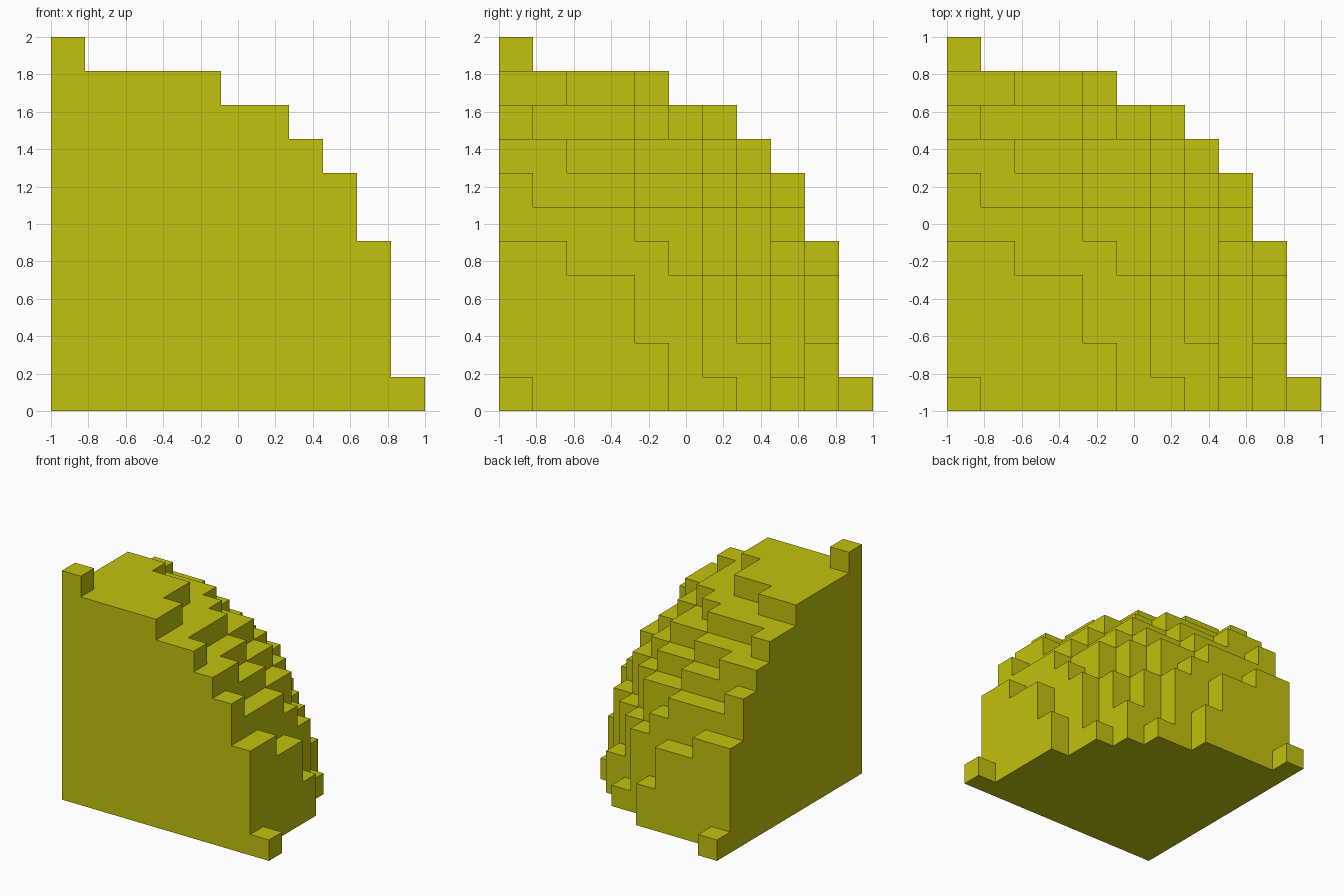
import bpy
import bmesh
from mathutils import Vector

cube = bpy.data.objects.get("Cube")
if cube:
    bpy.data.objects.remove(cube, do_unlink=True)

RADIUS = 10                  # radius in blocks, measured from the corner block
SIZE = 2.0 / (RADIUS + 1)    # edge of one block
ORIGIN = Vector((-1, -1, 0))

# One flat colour
olive = bpy.data.materials.new("olive_yellow")
olive.use_nodes = True
colour = (0.535, 0.54, 0.004, 1)
olive.diffuse_color = colour
olive.node_tree.nodes["Principled BSDF"].inputs["Base Color"].default_value = colour


def filled(cell):
    """True where a block lies inside the eighth of a ball."""
    return min(cell) >= 0 and sum(c * c for c in cell) <= RADIUS ** 2


# Stepped eighth of a ball: only the outer faces of the blocks
bm = bmesh.new()
span = range(RADIUS + 1)
for cell in ((i, j, k) for i in span for j in span for k in span):
    if not filled(cell):
        continue
    for axis in range(3):
        for side in (0, 1):
            neighbour = list(cell)
            neighbour[axis] += 2 * side - 1
            if filled(neighbour):
                continue
            corners = []
            for a, b in ((0, 0), (1, 0), (1, 1), (0, 1)):
                p = Vector(cell)
                p[axis] += side
                p[(axis + 1) % 3] += a
                p[(axis + 2) % 3] += b
                corners.append(bm.verts.new(ORIGIN + p * SIZE))
            bm.faces.new(corners if side else corners[::-1])

# Weld the blocks and merge coplanar faces into clean steps
bmesh.ops.remove_doubles(bm, verts=bm.verts[:], dist=SIZE * 0.01)
bmesh.ops.dissolve_limit(bm, angle_limit=0.01, verts=bm.verts[:], edges=bm.edges[:])

mesh = bpy.data.meshes.new("stepped_ball_corner")
bm.to_mesh(mesh)
bm.free()
mesh.materials.append(olive)
ball = bpy.data.objects.new("stepped_ball_corner", mesh)
bpy.context.collection.objects.link(ball)
